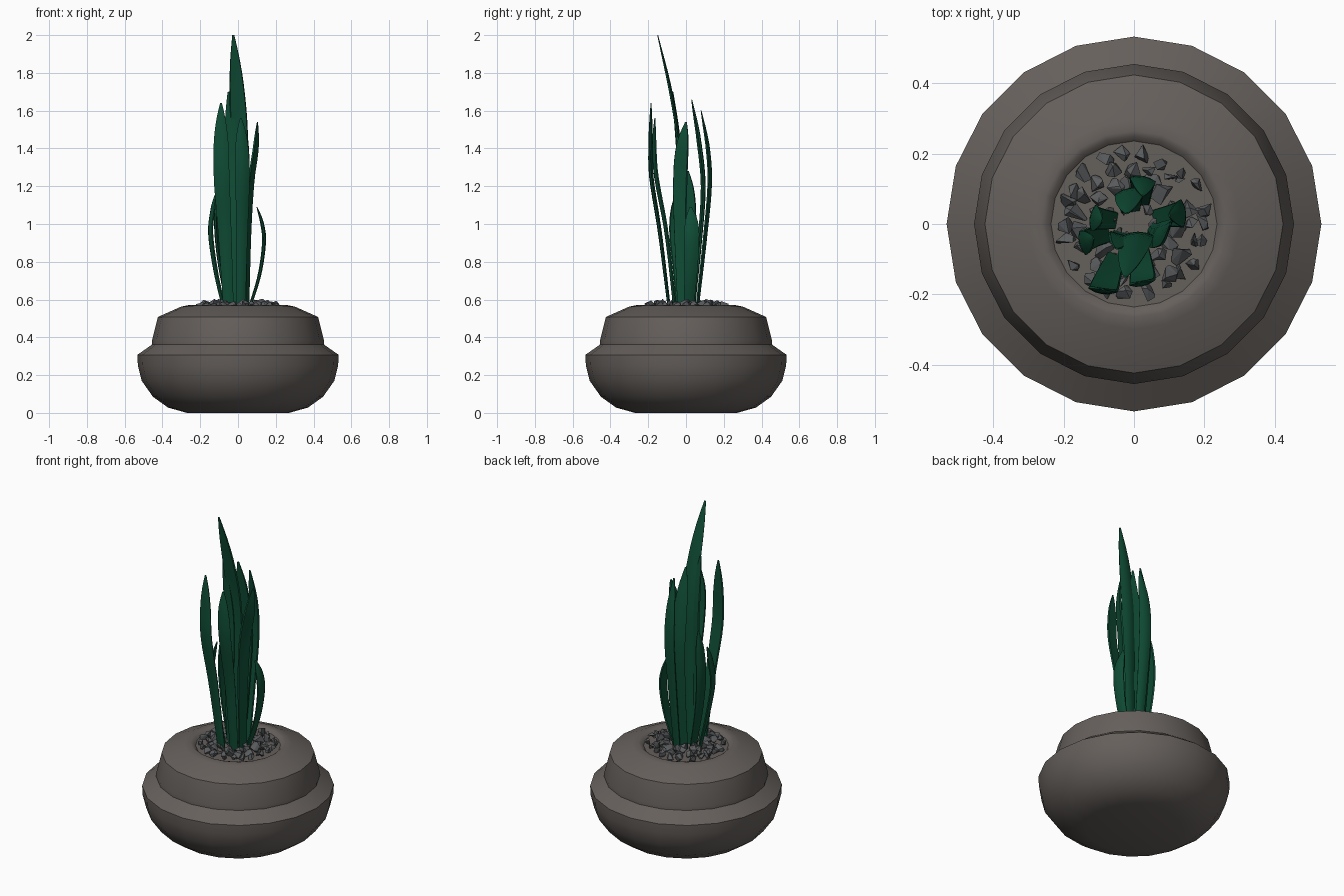
import bpy, bmesh, math, random
from mathutils import Vector

if "Cube" in bpy.data.objects:
    bpy.data.objects.remove(bpy.data.objects["Cube"])

random.seed(7)


def material(name, rgb):
    m = bpy.data.materials.new(name)
    m.diffuse_color = (*rgb, 1)
    m.use_nodes = True
    m.node_tree.nodes["Principled BSDF"].inputs["Base Color"].default_value = m.diffuse_color
    return m


clay = material("clay", (0.13, 0.115, 0.105))
green = material("leaf_green", (0.005, 0.075, 0.037))
slate = material("slate", (0.10, 0.105, 0.11))


def finish(bm, name, mat, smooth=None):
    bmesh.ops.recalc_face_normals(bm, faces=bm.faces)
    me = bpy.data.meshes.new(name)
    bm.to_mesh(me)
    bm.free()
    me.materials.append(mat)
    if smooth:
        me.shade_smooth()
        me.set_sharp_from_angle(angle=math.radians(smooth))
    ob = bpy.data.objects.new(name, me)
    bpy.context.collection.objects.link(ob)
    return ob


def bridge(bm, rings):
    for a, b in zip(rings, rings[1:]):
        n = len(a)
        for i in range(n):
            bm.faces.new((a[i], a[(i + 1) % n], b[(i + 1) % n], b[i]))
    bm.faces.new(rings[0])
    bm.faces.new(rings[-1])


def lathe(name, profile, sides, mat):
    bm = bmesh.new()
    rings = [[bm.verts.new((r * math.cos(2 * math.pi * i / sides),
                            r * math.sin(2 * math.pi * i / sides), z))
              for i in range(sides)] for r, z in profile]
    bridge(bm, rings)
    return finish(bm, name, mat, 32)


def spline(pts, t):
    # Catmull-Rom through the points
    p = [2 * pts[0] - pts[1]] + pts + [2 * pts[-1] - pts[-2]]
    s = min(t * (len(pts) - 1), len(pts) - 1 - 1e-6)
    i = int(s)
    f = s - i
    a, b, c, d = p[i:i + 4]
    return 0.5 * (2 * b + (c - a) * f + (2 * a - 5 * b + 4 * c - d) * f * f
                  + (3 * b - a - 3 * c + d) * f ** 3)


def leaf(name, points, facing, width=0.084, steps=18):
    # blade with a curved, thin cross-section; facing = direction of its outer side
    pts = [Vector(p) for p in points]
    ang = math.radians(facing)
    out = Vector((math.cos(ang), math.sin(ang), 0))
    bm = bmesh.new()
    rings = []
    for k in range(steps + 1):
        t = k / steps
        c = spline(pts, t)
        tan = (spline(pts, min(1, t + .01)) - spline(pts, max(0, t - .01))).normalized()
        side = tan.cross(out).normalized()
        nor = side.cross(tan)
        w = 0.66 + 0.34 * min(1, t / 0.45)
        if t > 0.6:
            w *= max(0.06, 1 - ((t - 0.6) / 0.4) ** 2) ** 0.75
        h = w * width / 2
        th = 0.016 * min(1, w + 0.15)
        section = [(u, -0.25 * u * u * h) for u in (-1, -.5, 0, .5, 1)]
        section += [(u, -0.25 * u * u * h - th * (1 - 0.5 * u * u)) for u in (.9, .45, 0, -.45, -.9)]
        rings.append([bm.verts.new(c + side * (u * h) + nor * (v + th / 2)) for u, v in section])
    bridge(bm, rings)
    return finish(bm, name, green, 50)


# Pot with stepped shoulder and filled mouth
lathe("pot", [(0.27, 0), (0.37, 0.028), (0.45, 0.085), (0.51, 0.17), (0.53, 0.25),
              (0.533, 0.307), (0.455, 0.362), (0.455, 0.384), (0.424, 0.508),
              (0.30, 0.563), (0.265, 0.57), (0.25, 0.566), (0.236, 0.552)], 20, clay)

# Leaves
leaf("leaf_tall", [(0, -.03, .55), (.01, -.03, 1), (.01, -.035, 1.4), (-.005, -.08, 1.7), (-.025, -.15, 2)], 90, 0.09)
leaf("leaf_front_left", [(-.05, -.09, .55), (-.07, -.14, .95), (-.087, -.187, 1.25), (-.09, -.19, 1.45), (-.09, -.185, 1.64)], 262)
leaf("leaf_front_right", [(.015, -.06, .55), (.02, -.105, .95), (.025, -.16, 1.25), (.02, -.17, 1.42), (.015, -.165, 1.56)], 280, 0.075)
leaf("leaf_centre", [(-.035, -.03, .55), (-.035, -.04, .95), (-.035, -.04, 1.35), (-.05, -.07, 1.7)], 255, 0.08)
leaf("leaf_right", [(.045, -.02, .55), (.052, -.03, .95), (.065, -.03, 1.22), (.09, -.02, 1.4), (.103, 0, 1.54)], 160, 0.08)
leaf("leaf_right_short", [(.06, .015, .55), (.115, .025, .73), (.14, .03, .9), (.13, .03, 1), (.1, .025, 1.09)], 5, 0.08)
leaf("leaf_left_low", [(-.075, -.03, .55), (-.12, -.04, .75), (-.148, -.055, .95), (-.135, -.05, 1.08), (-.115, -.04, 1.17)], 195, 0.07)
leaf("leaf_left", [(-.055, .01, .55), (-.1, .015, .8), (-.118, .018, 1), (-.108, .015, 1.15), (-.09, .01, 1.28)], 170, 0.075)
leaf("leaf_back", [(-.01, .04, .55), (-.01, .075, .9), (-.012, .095, 1.2), (-.015, .07, 1.45), (-.02, .03, 1.66)], 100, 0.085)
leaf("leaf_back_right", [(.02, .06, .55), (.022, .1, .9), (.025, .128, 1.2), (.025, .118, 1.4), (.025, .08, 1.6)], 80, 0.075)

# Gravel: small faceted stones scattered over the mouth
bm = bmesh.new()
for ring_r, count, size in ((0.06, 7, 0.03), (0.12, 15, 0.036), (0.165, 19, 0.032), (0.20, 22, 0.027)):
    for i in range(count):
        a = 2 * math.pi * (i + random.uniform(-.25, .25)) / count
        r = ring_r + random.uniform(-.012, .008)
        c = Vector((r * math.cos(a), r * math.sin(a), 0.568))
        s = size * random.uniform(.65, 1.15)
        vs = []
        for k in range(9):
            d = Vector([random.gauss(0, 1) for _ in range(3)]).normalized() * s
            d.z *= 0.95
            vs.append(bm.verts.new(c + d))
        res = bmesh.ops.convex_hull(bm, input=vs)
        junk = {v for v in res["geom_interior"] if isinstance(v, bmesh.types.BMVert)}
        bmesh.ops.delete(bm, geom=list(junk), context='VERTS')
finish(bm, "gravel", slate)
